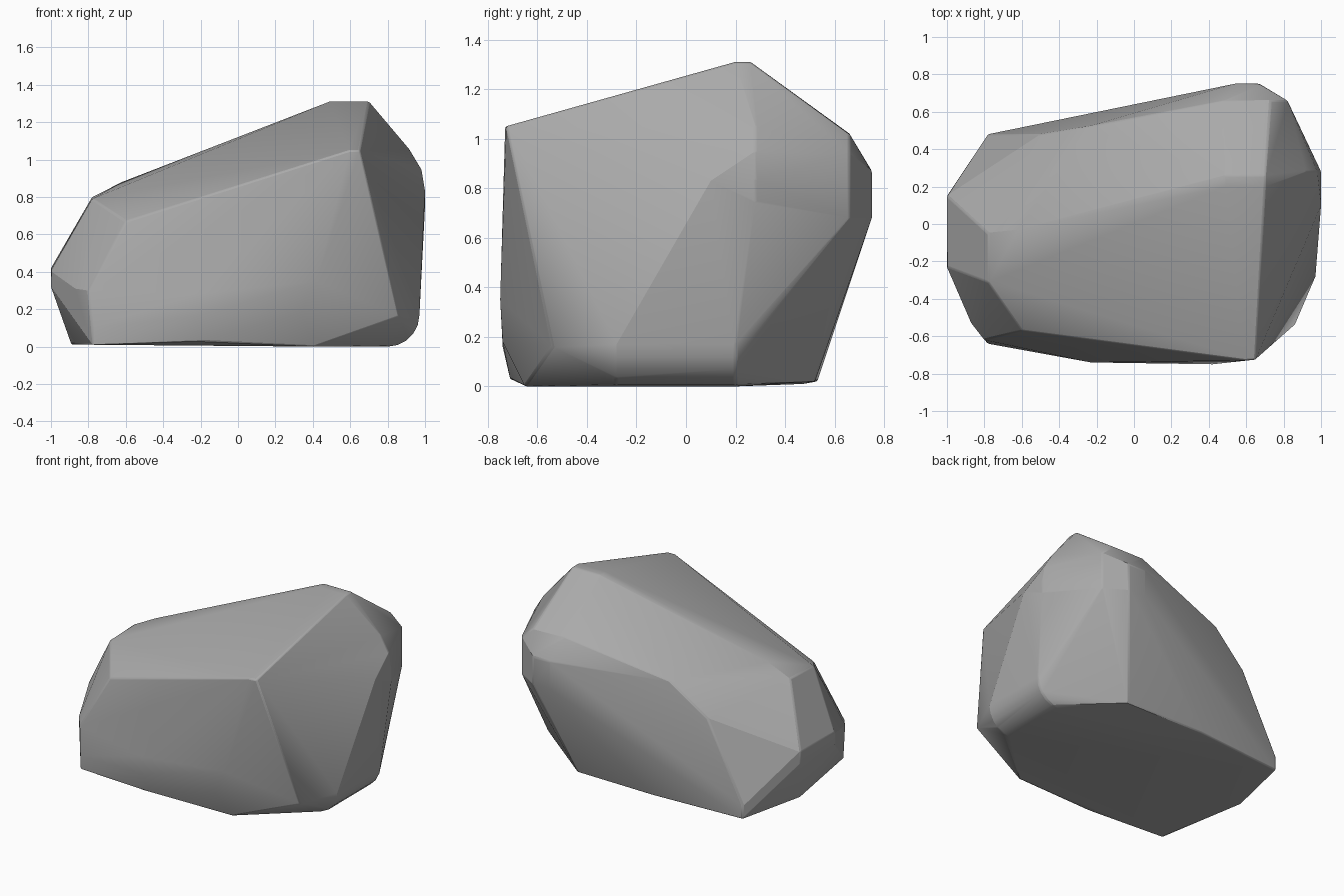
import bpy, bmesh, math
from mathutils import Vector

default_cube = bpy.data.objects.get("Cube")
if default_cube:
    bpy.data.objects.remove(default_cube, do_unlink=True)

# Stone colour
stone = bpy.data.materials.new("warm_free_grey_stone")
stone.use_nodes = True
grey = (0.4, 0.4, 0.4, 1)
stone.diffuse_color = grey
stone.node_tree.nodes["Principled BSDF"].inputs["Base Color"].default_value = grey

bm = bmesh.new()


def corner(x, y, *heights):
    """Add one corner of the stone, repeated at each given height."""
    for z in heights:
        bm.verts.new((x, y, z))


# Crest: a small flat summit
for x in (.49, .7):
    for y in (.2, .26):
        corner(x, y, 1.31)

# Front peak, where the long front facets meet
corner(.6, -.73, 1.05)
corner(.65, -.725, 1.05)

# Low shoulder at the narrow end
corner(-.62, -.03, .88)
corner(-.78, -.05, .8)
corner(-.78, -.31, .79)
corner(-.6, -.57, .67)

# Narrow end
corner(-1, .15, .42, .33)
corner(-1, -.23, .41, .32)
corner(-.87, -.53, .31)
corner(-.8, -.62, .3)
corner(-.78, -.64, .1, .01)
corner(-.89, 0, .01)
corner(-.78, .48, .1, .01)

# Front foot
corner(-.23, -.74, .28, .16)
corner(-.2, -.71, .03)
corner(.42, -.75, .35)
corner(.34, -.74, .18)
corner(.41, -.65, 0)
corner(.86, -.54, .16)

# Back wall and back ridge
for x in (.54, .67):
    corner(x, .75, .68, .87)
corner(.48, .66, 1.02)
corner(.73, .66, 1.02)
corner(.82, .66, .68, .94)
corner(-.25, .52, .85)
corner(-.5, .48, .65)
corner(.48, .52, .02)
corner(-.12, .53, .02)

# Tall end, rounded over at the upper edge
corner(1, .28, .75, .83)
corner(1, .1, .83)
corner(.98, .28, .95)
corner(.92, .28, 1.05)

# Rounded lower edge of the tall end
radius = .17
for step in range(6):
    angle = math.radians(90) * step / 5
    for y in (-.28, .2):
        corner(.8 + radius * math.sin(angle), y, radius * (1 - math.cos(angle)))

# Wrap the corners in one closed skin and drop the unused ones
hull = bmesh.ops.convex_hull(bm, input=bm.verts, use_existing_faces=False)
loose = [v for v in bm.verts if not v.link_faces]
bmesh.ops.delete(bm, geom=loose, context="VERTS")
bmesh.ops.dissolve_limit(bm, angle_limit=math.radians(2),
                         verts=bm.verts, edges=bm.edges)
bmesh.ops.recalc_face_normals(bm, faces=bm.faces)

mesh = bpy.data.meshes.new("boulder")
bm.to_mesh(mesh)
bm.free()
mesh.materials.append(stone)
boulder = bpy.data.objects.new("boulder", mesh)
bpy.context.collection.objects.link(boulder)

# Worn edges
bevel = boulder.modifiers.new("worn_edges", "BEVEL")
bevel.width = .015
bevel.segments = 2
bevel.limit_method = "ANGLE"
bevel.angle_limit = math.radians(25)

bpy.context.view_layer.objects.active = boulder
boulder.select_set(True)
bpy.ops.object.shade_smooth_by_angle(angle=math.radians(22))
